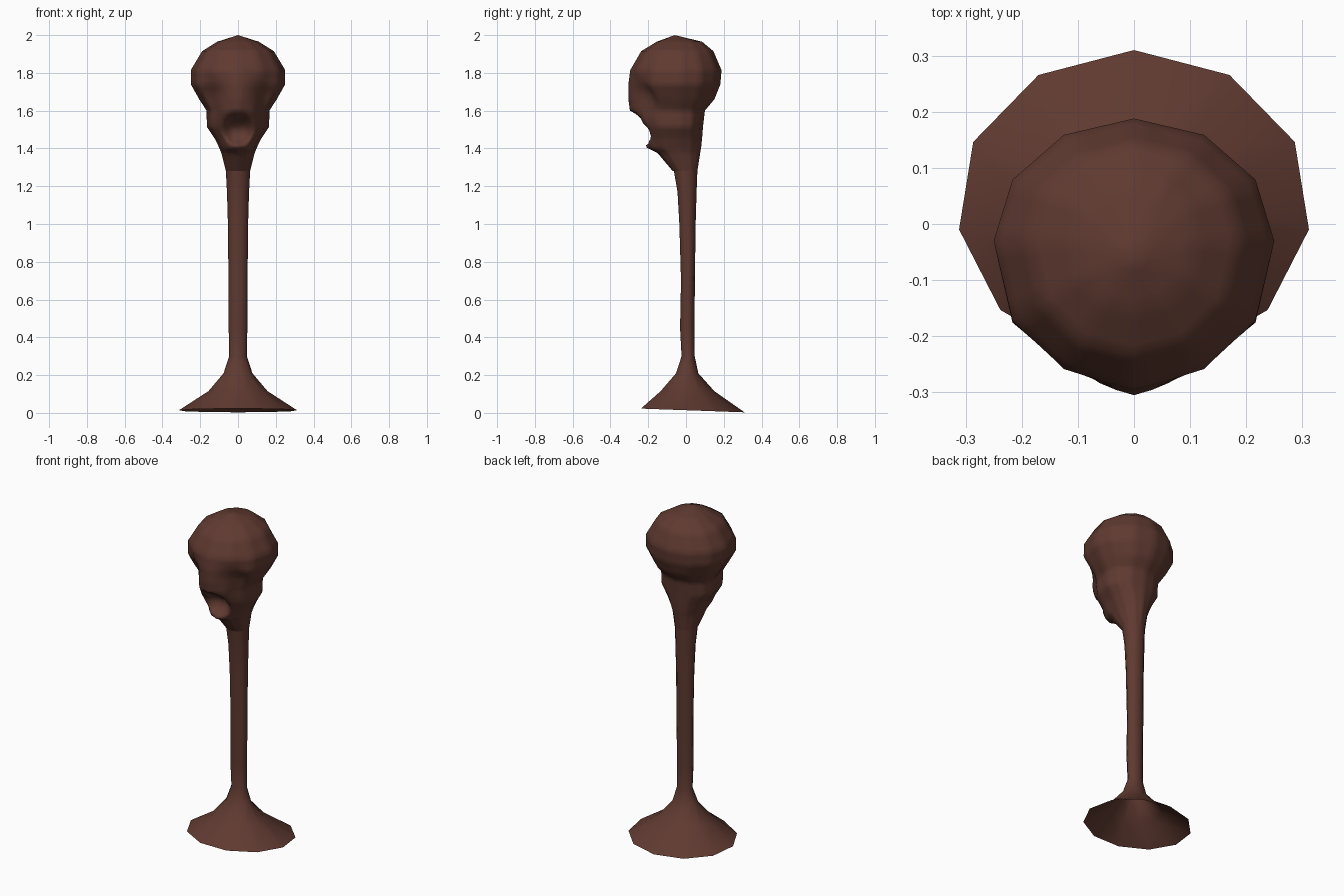
import bpy, bmesh, math

if "Cube" in bpy.data.objects:
    bpy.data.objects.remove(bpy.data.objects["Cube"])

brown = bpy.data.materials.new("dark_brown")
brown.diffuse_color = (0.115, 0.042, 0.03, 1)
brown.use_nodes = True
brown.node_tree.nodes["Principled BSDF"].inputs["Base Color"].default_value = brown.diffuse_color


def loft(bm, rings):
    """Bridge consecutive closed rings of equal point count."""
    loops = [[bm.verts.new(p) for p in ring] for ring in rings]
    for a, b in zip(loops, loops[1:]):
        n = len(a)
        for i in range(n):
            j = (i + 1) % n
            bm.faces.new((a[i], a[j], b[j], b[i]))
    return loops


def finish(bm, name):
    bmesh.ops.recalc_face_normals(bm, faces=bm.faces)
    mesh = bpy.data.meshes.new(name)
    bm.to_mesh(mesh)
    bm.free()
    mesh.materials.append(brown)
    mesh.shade_smooth()
    obj = bpy.data.objects.new(name, mesh)
    bpy.context.collection.objects.link(obj)
    return obj


# Stand: flared, slightly tilted open foot and thin neck (z, half width, front y, back y)
STAND = [(0.015, 0.315, -0.25, 0.31), (0.115, 0.158, -0.14, 0.15),
         (0.21, 0.077, -0.055, 0.065), (0.3, 0.047, -0.025, 0.046),
         (0.45, 0.05, -0.033, 0.045), (0.7, 0.051, -0.028, 0.047),
         (1.0, 0.054, -0.037, 0.051), (1.17, 0.059, -0.047, 0.056),
         (1.3, 0.066, -0.07, 0.061)]
SIDES = 11
rings = []
for k, (z, w, f, b) in enumerate(STAND):
    ring = []
    for i in range(SIDES):
        a = math.pi / 2 + 2 * math.pi * i / SIDES
        y = (f + b) / 2 + (b - f) / 2 * math.sin(a)
        tilt = -0.036 * (y - 0.03) if k == 0 else 0
        ring.append((w * math.cos(a), y, z + tilt))
    rings.append(ring)
low = min(p[2] for p in rings[0])
rings[0] = [(x, y, z - low + 0.003) for x, y, z in rings[0]]
bm = bmesh.new()
loft(bm, rings)
finish(bm, "stand")

# Head: coarse twelve-sided loft (z, half width, front y, back y)
HEAD = [(1.28, 0.064, -0.07, 0.06), (1.375, 0.088, -0.15, 0.075),
        (1.405, 0.1, -0.208, 0.08), (1.45, 0.122, -0.222, 0.085),
        (1.515, 0.165, -0.245, 0.09), (1.6, 0.166, -0.297, 0.1),
        (1.66, 0.205, -0.305, 0.15), (1.74, 0.25, -0.305, 0.182),
        (1.815, 0.25, -0.295, 0.188), (1.915, 0.19, -0.237, 0.145),
        (1.965, 0.11, -0.155, 0.085)]
rings = []
for z, w, f, b in HEAD:
    mid = 0.0 if z < 1.3 else -0.03
    ring = []
    for i in range(12):
        a = math.pi / 6 * i
        s = math.sin(a)
        y = mid + (b - mid) * s if s >= 0 else mid - (mid - f) * abs(s) ** 0.9
        ring.append((w * math.cos(a), y, z))
    rings.append(ring)
bm = bmesh.new()
top = loft(bm, rings)[-1]
crown = bm.verts.new((0, -0.06, 2.0))
for i in range(12):
    bm.faces.new((top[i], top[(i + 1) % 12], crown))
bmesh.ops.subdivide_edges(bm, edges=bm.edges[:], cuts=3, use_grid_fill=True)

# Face: press in the round mouth and the two hollows beside the nose ridge
for v in bm.verts:
    if v.co.y > -0.08:
        continue
    x, z = abs(v.co.x), v.co.z
    r = math.hypot(x / 0.088, (z - 1.505) / 0.088)
    push = 0.085 * (1 - r * r) if r < 1 else 0
    e = ((x - 0.13) / 0.05) ** 2 + ((z - 1.68) / 0.085) ** 2
    push += 0.055 * math.exp(-e)
    v.co.y += push
finish(bm, "head")
